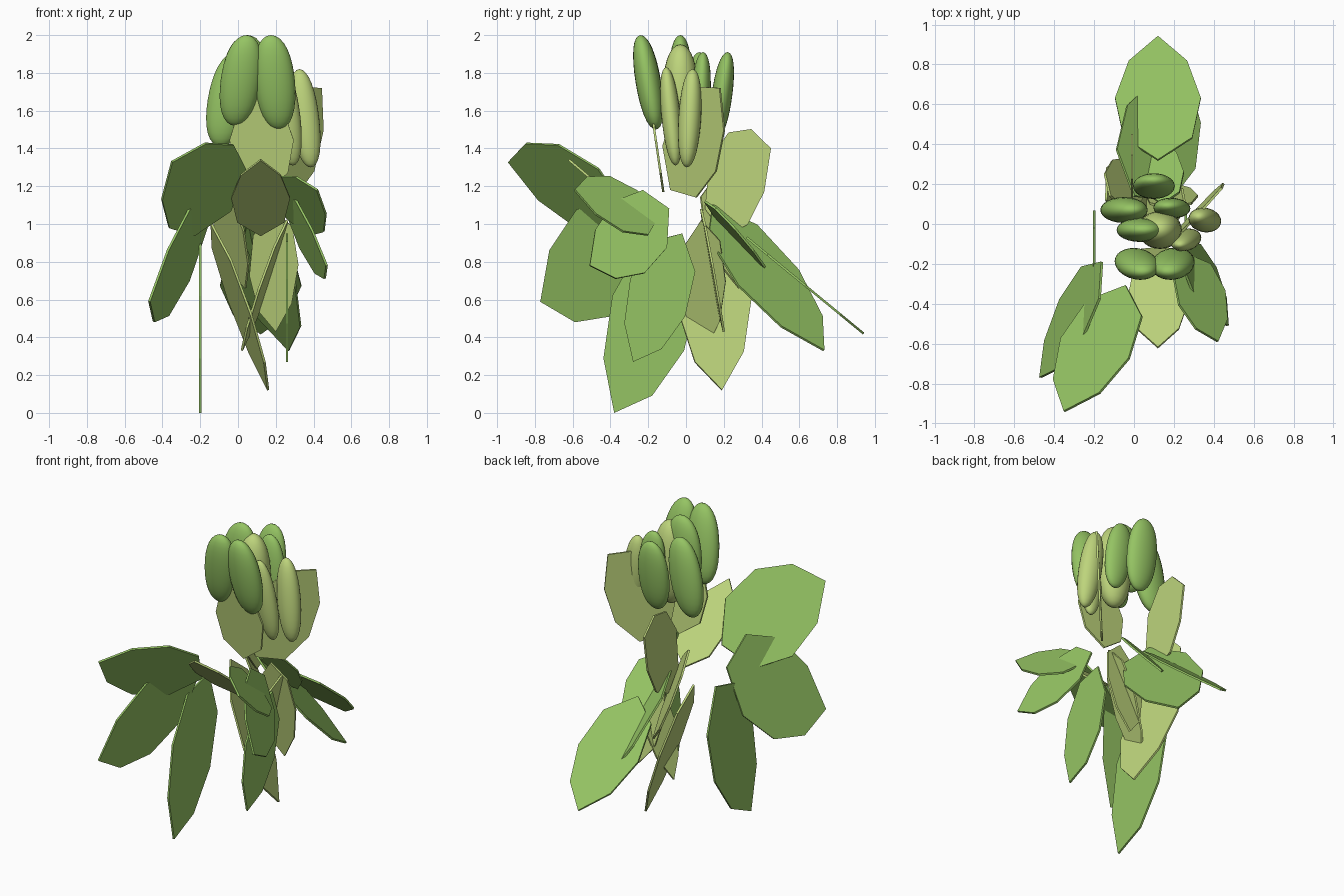
import bpy
import bmesh
from mathutils import Matrix, Vector

if "Cube" in bpy.data.objects:
    bpy.data.objects.remove(bpy.data.objects["Cube"], do_unlink=True)


def make_material(name, colour):
    material = bpy.data.materials.new(name)
    material.use_nodes = True
    material.diffuse_color = colour
    material.node_tree.nodes["Principled BSDF"].inputs["Base Color"].default_value = colour
    return material


green = make_material("leaf green", (0.3, 0.55, 0.125, 1))
yellow = make_material("yellow green", (0.51, 0.66, 0.2, 1))

# Half outline shared by every leaf: position along the length, relative width
OUTLINE = [(0, 0), (0.18, 0.8), (0.5, 1), (0.8, 0.68), (1, 0)]


def add_object(name, bm, material):
    mesh = bpy.data.meshes.new(name)
    bm.to_mesh(mesh)
    bm.free()
    mesh.materials.append(material)
    obj = bpy.data.objects.new(name, mesh)
    bpy.context.collection.objects.link(obj)
    return obj


def leaf(name, material, base, tip, side):
    """Flat eight-sided blade from base to tip; side is half its width."""
    base, tip, side = Vector(base), Vector(tip), Vector(side)
    axis = tip - base
    right = [base + axis * t + side * w for t, w in OUTLINE]
    left = [base + axis * t - side * w for t, w in reversed(OUTLINE[1:-1])]
    bm = bmesh.new()
    bm.faces.new([bm.verts.new(p) for p in right + left])
    obj = add_object(name, bm, material)
    solid = obj.modifiers.new("thickness", "SOLIDIFY")
    solid.thickness = 0.012
    solid.offset = 0
    return obj


def pod(name, material, centre, half_axis, wide, thin):
    """Smooth, slightly blunt bud leaning along half_axis."""
    x, y, z = half_axis
    shape = Matrix(((wide, 0, x, 0), (0, thin, y, 0), (0, 0, z, 0), (0, 0, 0, 1)))
    bm = bmesh.new()
    bmesh.ops.create_uvsphere(bm, u_segments=24, v_segments=16, radius=1)
    for vert in bm.verts:
        # Fuller shoulders than a plain ellipsoid
        swell = 1 + 0.12 * vert.co.z ** 2
        vert.co.x *= swell
        vert.co.y *= swell
    bm.transform(Matrix.Translation(centre) @ shape)
    for face in bm.faces:
        face.smooth = True
    return add_object(name, bm, material)


# Green leaves around the lower stem
leaf("back_leaf", green, (0.12, 0.32, 0.93), (0.12, 0.94, 0.42), (0.215, 0, 0))
leaf("back_twisted_leaf", green, (0, 0.14, 1.1), (0.27, 0.73, 0.33), (-0.17, 0.16, 0.04))
leaf("back_small_leaf", green, (0.14, 0.1, 1.12), (0.14, 0.42, 0.77), (0.11, 0, 0.03))
leaf("front_right_raised_leaf", green, (-0.04, -0.31, 1.07), (-0.35, -0.94, 1.33), (0.17, -0.05, 0.22))
leaf("front_right_drooping_leaf", green, (-0.16, -0.19, 1), (-0.47, -0.77, 0.59), (0.055, -0.1, 0.28))
leaf("right_hanging_leaf", green, (-0.2, -0.02, 0.95), (-0.2, -0.38, 0), (0, 0.19, -0.145))
leaf("left_hanging_leaf", green, (0.26, -0.02, 0.95), (0.26, -0.28, 0.27), (0, 0.145, -0.1))
leaf("front_left_raised_leaf", green, (0.26, -0.15, 1.03), (0.42, -0.59, 1.18), (0.115, 0.035, -0.145))
leaf("front_left_drooping_leaf", green, (0.25, -0.09, 1.08), (0.47, -0.51, 0.78), (-0.05, -0.08, 0.19))

# Yellow-green leaves near the stem
leaf("front_leaf", yellow, (0.12, -0.15, 0.94), (0.12, -0.62, 1.34), (0.155, 0, 0))
leaf("long_low_leaf", yellow, (-0.14, 0.12, 1), (0.16, 0.19, 0.12), (-0.06, 0.19, 0.04))
leaf("crossing_leaf", yellow, (0.26, 0.08, 1.02), (0.02, 0.1, 0.33), (0.03, 0.12, 0.02))
leaf("middle_leaf", yellow, (0.18, 0.08, 1.08), (0.2, 0.2, 0.43), (0.13, 0, 0.03))
leaf("back_upright_leaf", yellow, (-0.01, 0.1, 1.08), (-0.01, 0.45, 1.4), (0, -0.05, 0.245))
leaf("back_right_leaf", yellow, (-0.12, 0.14, 1.23), (0.04, 0.28, 0.66), (-0.07, 0.11, -0.02))

# Bracts cupping the bud cluster
leaf("front_bract", yellow, (0.13, -0.12, 1.17), (0.12, -0.2, 1.72), (0.17, 0, 0))
leaf("left_bract", yellow, (0.18, -0.08, 1.18), (0.44, 0.18, 1.72), (0.09, 0.11, -0.17))

# Green buds
pod("front_right_bud", green, (0.015, -0.2, 1.76), (0.03, -0.04, 0.24), 0.107, 0.067)
pod("front_left_bud", green, (0.195, -0.2, 1.75), (-0.02, -0.04, 0.25), 0.107, 0.067)
pod("right_bud", green, (-0.05, 0.07, 1.66), (0.04, 0, 0.25), 0.11, 0.065)
pod("back_bud", green, (0.1, 0.19, 1.68), (0, 0.03, 0.23), 0.105, 0.055)
pod("back_left_bud", green, (0.19, 0.08, 1.69), (-0.02, 0.01, 0.22), 0.09, 0.05)
pod("top_bud", green, (0.03, -0.03, 1.78), (0.02, 0, 0.22), 0.115, 0.06)

# Yellow-green buds
pod("centre_bud", yellow, (0.13, -0.03, 1.68), (0, 0, 0.27), 0.11, 0.095)
pod("left_bud", yellow, (0.355, 0.02, 1.56), (-0.03, 0.015, 0.26), 0.075, 0.06)
pod("front_left_low_bud", yellow, (0.26, -0.08, 1.57), (-0.03, -0.025, 0.26), 0.07, 0.05)
